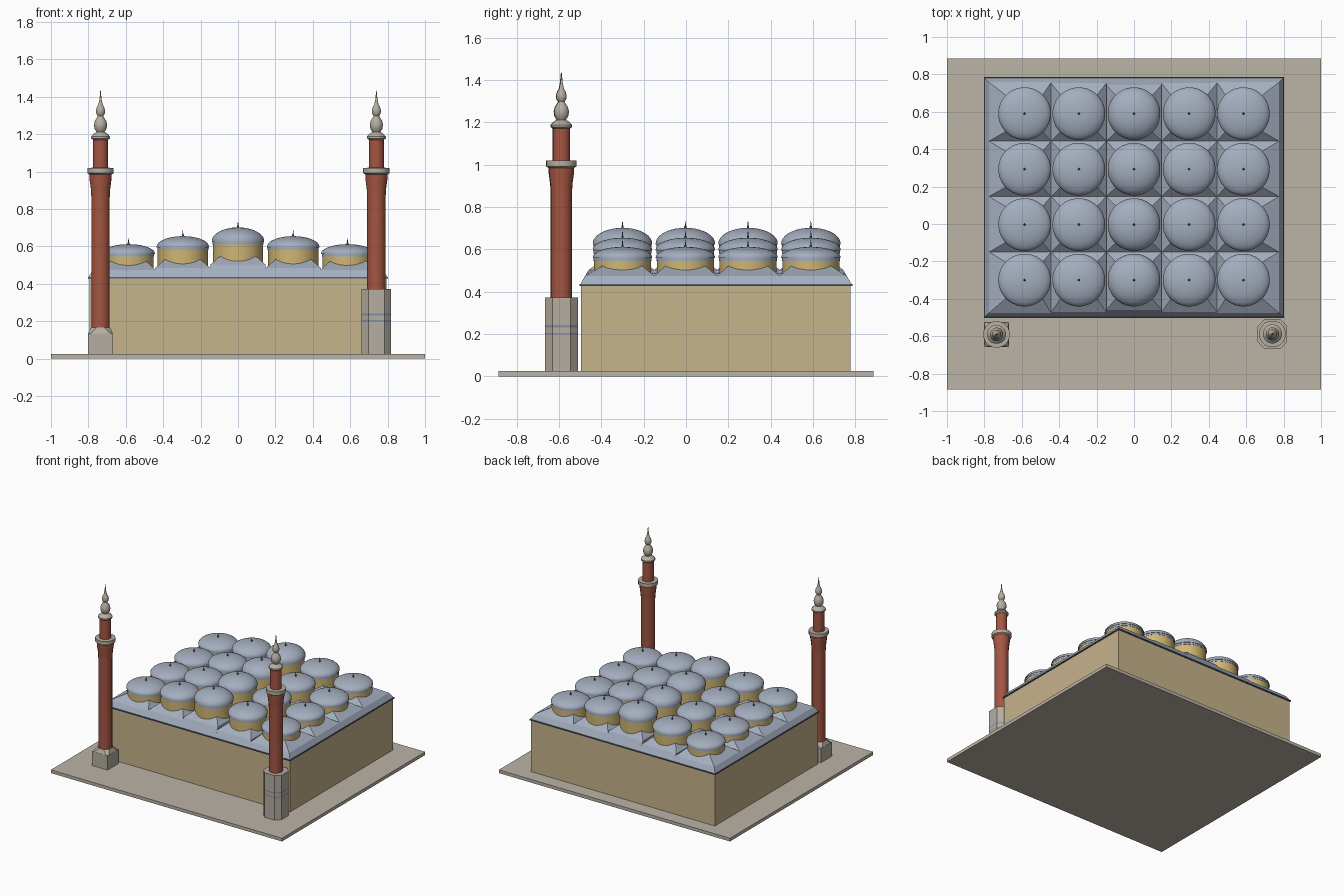
import bpy, bmesh, math

if "Cube" in bpy.data.objects:
    bpy.data.objects.remove(bpy.data.objects["Cube"])


def material(name, r, g, b):
    m = bpy.data.materials.new(name)
    lin = [((c / 255 + 0.055) / 1.055) ** 2.4 for c in (r, g, b)]
    m.diffuse_color = (*lin, 1)
    m.use_nodes = True
    m.node_tree.nodes["Principled BSDF"].inputs["Base Color"].default_value = m.diffuse_color
    return m


PAVING = material("paving", 188, 179, 166)
WALL = material("sandstone wall", 198, 179, 140)
DRUM = material("yellow stone", 208, 182, 116)
SLATE = material("blue grey lead", 164, 174, 190)
EAVE = material("dark eave", 88, 100, 118)
BRICK = material("red brick", 164, 86, 67)
STONE = material("grey stone", 181, 174, 161)
STRIPE = material("blue stripe", 130, 144, 170)


def finish(name, bm, mats, smooth=False):
    bmesh.ops.recalc_face_normals(bm, faces=bm.faces)
    me = bpy.data.meshes.new(name)
    bm.to_mesh(me)
    bm.free()
    for m in mats:
        me.materials.append(m)
    ob = bpy.data.objects.new(name, me)
    bpy.context.collection.objects.link(ob)
    if smooth:
        bpy.ops.object.select_all(action='DESELECT')
        ob.select_set(True)
        bpy.context.view_layer.objects.active = ob
        bpy.ops.object.shade_smooth_by_angle(angle=math.radians(32))
    return ob


def loft(name, loops, mats, smooth=False, rule=None):
    """Skin a stack of closed loops; rule(i) gives the material of band i."""
    bm = bmesh.new()
    rings = [[bm.verts.new(p) for p in loop] for loop in loops]
    n = len(rings[0])
    for i, (a, b) in enumerate(zip(rings, rings[1:])):
        for k in range(n):
            f = bm.faces.new((a[k], a[(k + 1) % n], b[(k + 1) % n], b[k]))
            f.material_index = rule(i) if rule else 0
    bm.faces.new(rings[0][::-1])
    top = bm.faces.new(rings[-1])
    top.material_index = rule(len(rings) - 2) if rule else 0
    return finish(name, bm, mats, smooth)


def rect(x0, x1, y0, y1, z):
    return [(x0, y0, z), (x1, y0, z), (x1, y1, z), (x0, y1, z)]


def chamfered(cx, cy, h, c, z):
    pts = [(h - c, -h), (h, c - h), (h, h - c), (h - c, h),
           (c - h, h), (-h, h - c), (-h, c - h), (c - h, -h)]
    return [(cx + x, cy + y, z) for x, y in pts]


def lathe(name, cx, cy, profile, sides, mats, rule=None):
    loops = [[(cx + r * math.cos(2 * math.pi * (k + .5) / sides),
               cy + r * math.sin(2 * math.pi * (k + .5) / sides), z)
              for k in range(sides)] for r, z in profile]
    return loft(name, loops, mats, True, rule)


def box(name, x0, x1, y0, y1, z0, z1, mat):
    return loft(name, [rect(x0, x1, y0, y1, z0), rect(x0, x1, y0, y1, z1)], [mat])


# Ground slab, hall and eave
box("ground_slab", -1, 1, -.885, .885, 0, .025, PAVING)
box("hall_walls", -.795, .795, -.495, .778, .025, .43, WALL)
box("eave", -.803, .803, -.503, .786, .428, .437, EAVE)

# Roof cells, each a hipped base with a drum, dome and finial
xs = [-.585, -.295, 0, .295, .585]
ys = [-.3, -.003, .293, .59]
x_edges = [-.8, -.443, -.148, .148, .443, .8]
y_edges = [-.5, -.15, .147, .443, .783]
# valley height, dome rim, dome top for each column, outside to middle
levels = {2: (.475, .545, .612), 1: (.485, .58, .655), 0: (.503, .61, .702)}

for i, cx in enumerate(xs):
    valley, rim, top = levels[abs(i - 2)]
    inset = (valley - .43) * .55
    for j, cy in enumerate(ys):
        x0, x1 = x_edges[i], x_edges[i + 1]
        y0, y1 = y_edges[j], y_edges[j + 1]
        a0, a1 = x0 + inset * (i == 0), x1 - inset * (i == 4)
        b0, b1 = y0 + inset * (j == 0), y1 - inset * (j == 3)
        loft("roof_cell", [rect(x0, x1, y0, y1, .434),
                           rect(a0, a1, b0, b1, valley),
                           rect(cx - .09, cx + .09, cy - .09, cy + .09, valley + .05)],
             [SLATE])
        lathe("drum", cx, cy, [(.135, .45), (.135, rim)], 32, [DRUM])
        spring = rim + .018
        dome = [(.137, rim), (.137, spring - .004), (.141, spring - .004)]
        dome += [(.141 * math.cos(t), spring + (top - spring) * math.sin(t))
                 for t in [math.pi / 2 * k / 9 for k in range(9)]]
        dome.append((.004, top))
        lathe("dome", cx, cy, dome, 32, [SLATE])
        lathe("dome_finial", cx, cy,
              [(.006, top - .004), (.006, top + .006), (.003, top + .012), (.0008, top + .032)],
              8, [EAVE])

# Minarets: brick shaft, balcony and stone pinnacle
shaft = [(.05, .13), (.05, .86), (.053, .91), (.06, .96), (.061, .99)]
balcony = [(.061, .985), (.072, .992), (.072, 1.02), (.04, 1.021)]
upper = [(.041, 1.02), (.041, 1.175)]
pinnacle = [(.041, 1.17), (.051, 1.178), (.051, 1.188), (.038, 1.202), (.022, 1.212),
            (.033, 1.23), (.036, 1.25), (.031, 1.272), (.017, 1.293), (.015, 1.298),
            (.023, 1.31), (.025, 1.325), (.02, 1.345), (.011, 1.36), (.01, 1.367),
            (.006, 1.385), (.001, 1.435)]
for cx, cy in ((-.735, -.59), (.74, -.588)):
    lathe("minaret_shaft", cx, cy, shaft, 16, [BRICK])
    lathe("minaret_balcony", cx, cy, balcony, 16, [STONE])
    lathe("minaret_upper_shaft", cx, cy, upper, 16, [BRICK])
    lathe("minaret_pinnacle", cx, cy, pinnacle, 16, [STONE])

# Left base: square block tapering to the shaft
box("left_minaret_base", -.802, -.668, -.657, -.523, .025, .135, STONE)
loft("left_minaret_taper", [chamfered(-.735, -.59, .066, .012, .134),
                            chamfered(-.735, -.59, .051, .03, .166)], [STONE])

# Right base: tall octagon with two painted bands
heights = [.025, .198, .206, .232, .242, .373]
loft("right_minaret_base", [chamfered(.74, -.588, .079, .036, z) for z in heights],
     [STONE, STRIPE], rule=lambda i: i % 2)
